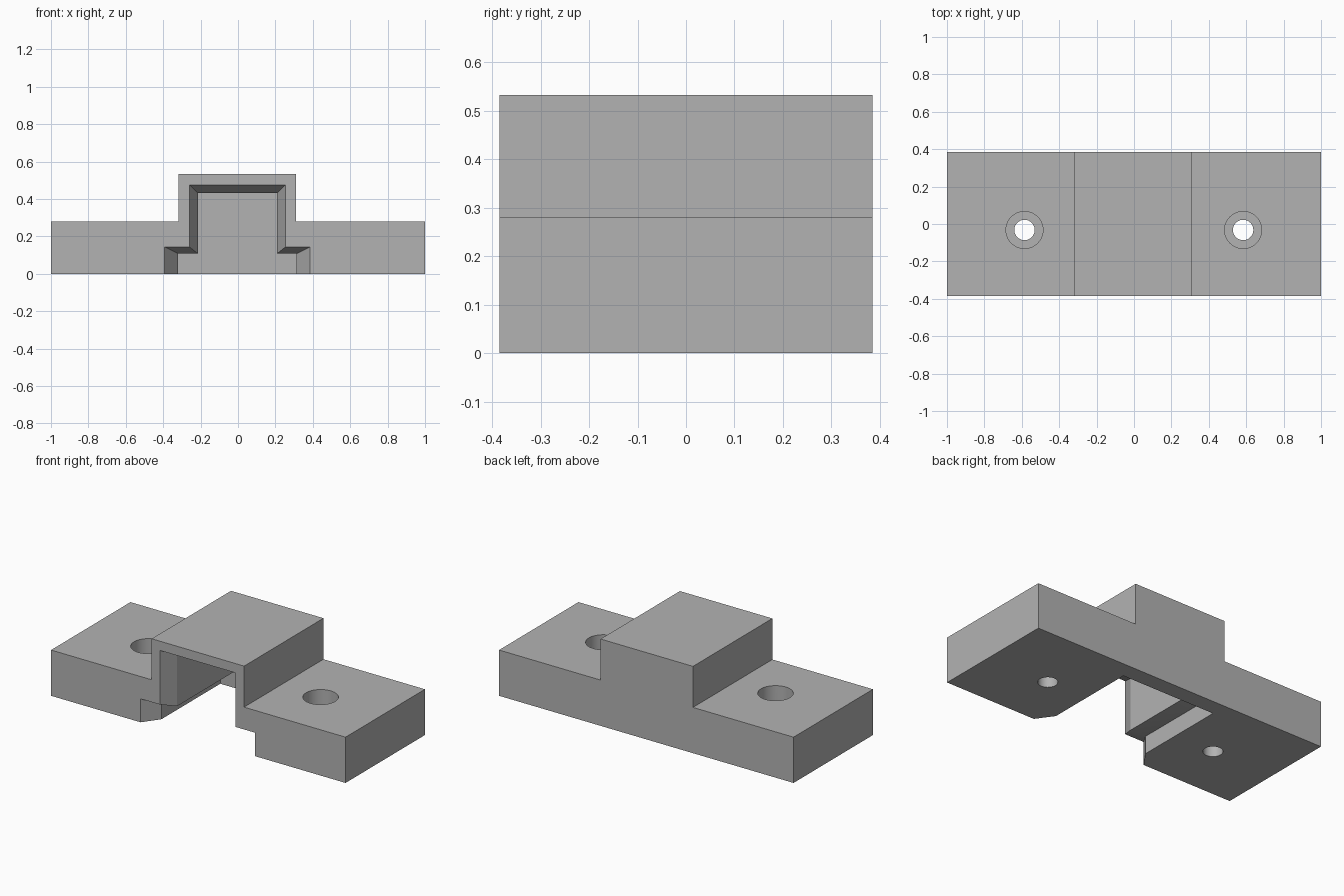
import bpy
import bmesh
import math

if "Cube" in bpy.data.objects:
    bpy.data.objects.remove(bpy.data.objects["Cube"], do_unlink=True)

HALF_DEPTH = 0.385
MID_X = -0.003          # centre line of the raised housing and slot
FLARE = 0.10            # depth of the flared slot mouth

grey = bpy.data.materials.new("plain grey")
grey.use_nodes = True
grey.diffuse_color = (0.45, 0.45, 0.45, 1)
grey.node_tree.nodes["Principled BSDF"].inputs["Base Color"].default_value = grey.diffuse_color


def loft(name, sections):
    """Closed solid through matching (y, [(x, z), ...]) sections."""
    bm = bmesh.new()
    rings = [[bm.verts.new((x, y, z)) for x, z in pts] for y, pts in sections]
    for a, b in zip(rings, rings[1:]):
        for i in range(len(a)):
            j = (i + 1) % len(a)
            bm.faces.new((a[i], a[j], b[j], b[i]))
    bm.faces.new(rings[0])
    bm.faces.new(rings[-1])
    bmesh.ops.recalc_face_normals(bm, faces=bm.faces)
    mesh = bpy.data.meshes.new(name)
    bm.to_mesh(mesh)
    bm.free()
    obj = bpy.data.objects.new(name, mesh)
    bpy.context.collection.objects.link(obj)
    obj.data.materials.append(grey)
    return obj


def stepped(base, neck, low, step, top):
    """Upside-down T outline: wide base below a narrower raised part."""
    right = [(base, low), (base, step), (neck, step), (neck, top)]
    return ([(MID_X + x, z) for x, z in right]
            + [(MID_X - x, z) for x, z in reversed(right)])


def slot_outline(f):
    """Slot cross-section; f = 0 inside, 1 at the front face."""
    return stepped(0.317 + 0.072 * f, 0.2115 + 0.0455 * f, -0.1,
                   0.108 + 0.036 * f, 0.431 + 0.045 * f)


def cut(target, cutter):
    cutter.hide_render = True
    mod = target.modifiers.new("cut", "BOOLEAN")
    mod.operation = "DIFFERENCE"
    mod.solver = "EXACT"
    mod.object = cutter
    bpy.context.view_layer.objects.active = target
    bpy.ops.object.modifier_apply(modifier=mod.name)
    bpy.data.objects.remove(cutter, do_unlink=True)


# Flanged bracket body with raised housing
outline = [(-1, 0), (1, 0), (1, 0.281), (MID_X + 0.314, 0.281), (MID_X + 0.314, 0.533),
           (MID_X - 0.314, 0.533), (MID_X - 0.314, 0.281), (-1, 0.281)]
bracket = loft("bracket", [(-HALF_DEPTH, outline), (HALF_DEPTH, outline)])

# Blind slot with a flared mouth, open to the front and below
mouth = 1.1
cut(bracket, loft("slot_cutter", [
    (-HALF_DEPTH + FLARE * (1 - mouth), slot_outline(mouth)),
    (-HALF_DEPTH + FLARE, slot_outline(0)),
    (HALF_DEPTH - 0.1, slot_outline(0))]))

# Counterbored screw holes
for side in (-1, 1):
    for radius, low in ((0.0545, -0.2), (0.099, 0.11)):
        bpy.ops.mesh.primitive_cylinder_add(
            vertices=48, radius=radius, depth=0.5 - low,
            location=(side * 0.5845 - 0.001, -0.032, (0.5 + low) / 2))
        hole = bpy.context.object
        hole.data.materials.append(grey)
        cut(bracket, hole)

# Smooth hole walls, crisp edges elsewhere
bpy.ops.object.select_all(action="DESELECT")
bracket.select_set(True)
bpy.context.view_layer.objects.active = bracket
bpy.ops.object.shade_smooth_by_angle(angle=math.radians(20))
